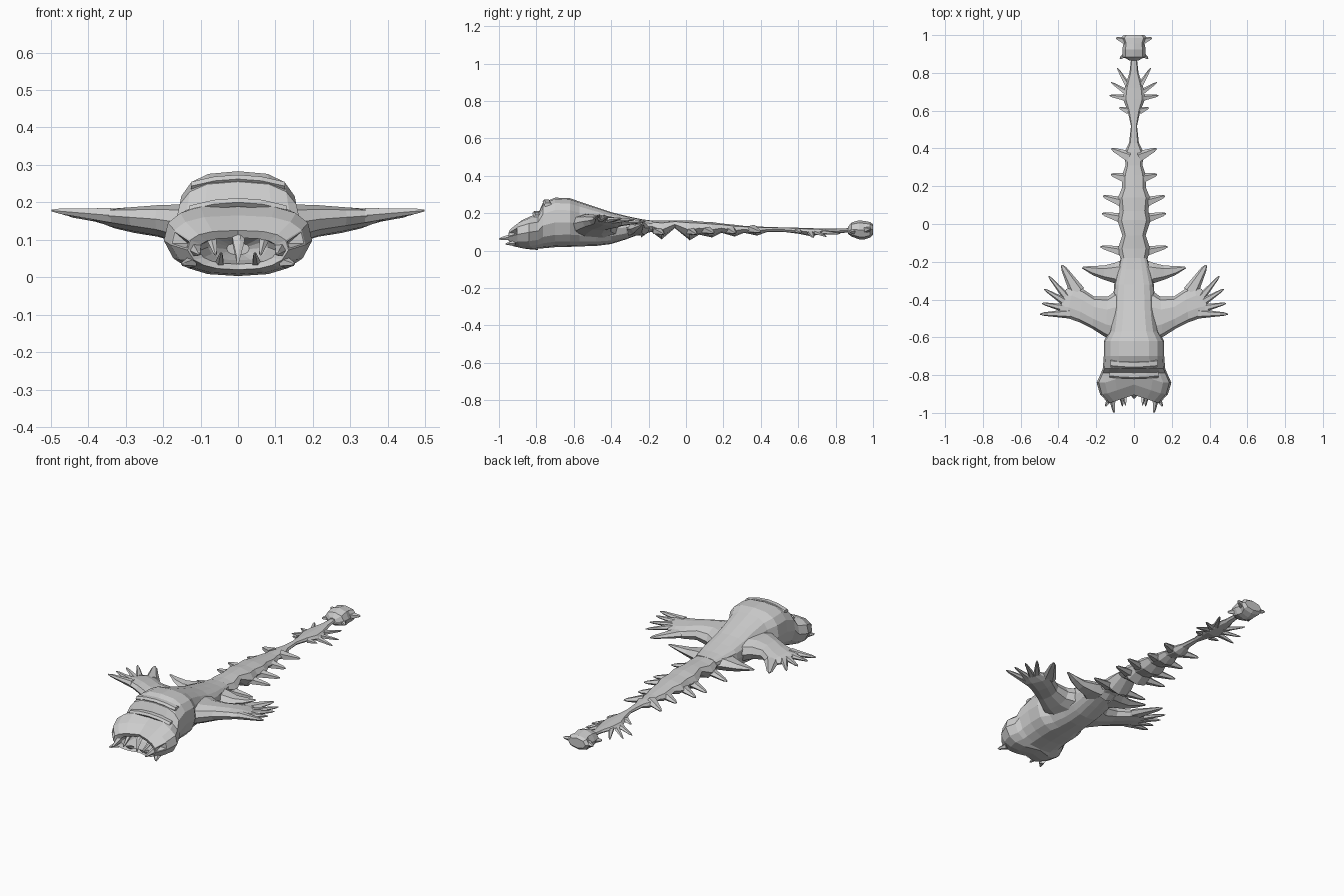
import bpy, bmesh, math
from mathutils import Vector


def ring(p, q, t, n, power=0.85, belly=0.0):
    """Flattened section spanning edge points p and q, half thickness t."""
    p, q = Vector(p), Vector(q)
    mid, half = (p + q) / 2, (q - p) / 2
    pts = []
    for i in range(n):
        a = 2 * math.pi * i / n
        c, s = math.cos(a), math.sin(a)
        c = math.copysign(abs(c) ** power, c) * (1 - belly * max(0, -s))
        s = math.copysign(abs(s) ** power, s)
        pts.append(mid + half * c + Vector((0, 0, t * s)))
    return pts


def skin(bm, rings):
    """Join successive rings and cap both ends."""
    loops = [[bm.verts.new(v) for v in r] for r in rings]
    n = len(loops[0])
    for a, b in zip(loops, loops[1:]):
        for i in range(n):
            j = (i + 1) % n
            bm.faces.new((a[i], a[j], b[j], b[i]))
    bm.faces.new(loops[0])
    bm.faces.new(loops[-1])


def finish(bm, name):
    bmesh.ops.recalc_face_normals(bm, faces=bm.faces[:])
    me = bpy.data.meshes.new(name)
    bm.to_mesh(me)
    bm.free()
    ob = bpy.data.objects.new(name, me)
    bpy.context.collection.objects.link(ob)
    return ob


def flip(p, s):
    return (p[0] * s, p[1], p[2])


def paired(name, parts, n=6):
    """Mirrored pair of lofts; each part is a list of (p, q, t)."""
    bm = bmesh.new()
    for rings in parts:
        for s in (1, -1):
            skin(bm, [ring(flip(p, s), flip(q, s), t, n) for p, q, t in rings])
    return finish(bm, name)


def spike(base, tip, width, thick, sag=0.0):
    """Tapering spike from base to tip, as (p, q, t) rings."""
    b, t = Vector(base), Vector(tip)
    d = t - b
    side = Vector((-d.y, d.x, 0)).normalized()
    out = []
    for f, w in ((0, 1), (0.5, 0.62), (0.85, 0.38), (1, 0.12)):
        c = b + d * f - Vector((0, 0, sag * math.sin(math.pi * f)))
        out.append((c - side * width * w, c + side * width * w, thick * w))
    return out


def spine(rows, n, power, belly=0.0, notch=None):
    """Rings along y from rows of (y, half width, bottom, top)."""
    out = []
    for y, w, lo, hi in rows:
        z = (lo + hi) / 2
        r = ring((w, y, z), (-w, y, z), (hi - lo) / 2, n, power, belly)
        if notch and y < -0.8:
            for v in r:
                v.y += notch * max(0, 1 - abs(v.x) / 0.15)
        out.append(r)
    return out


# Head and torso, starting inside the open mouth
body_rows = [
    (-.82, .03, .06, .09), (-.87, .08, .045, .115), (-.945, .105, .035, .105),
    (-.955, .135, .02, .125), (-.90, .18, .008, .165), (-.84, .198, .003, .192),
    (-.79, .175, .01, .20), (-.765, .165, .012, .255), (-.70, .16, .018, .283),
    (-.62, .16, .02, .28), (-.57, .13, .022, .262), (-.48, .115, .025, .232),
    (-.40, .11, .035, .205), (-.32, .105, .06, .185), (-.24, .085, .09, .168),
    (-.18, .07, .10, .16)]
bm = bmesh.new()
skin(bm, spine(body_rows, 16, 0.72, 0.2, 0.05))
bmesh.ops.recalc_face_normals(bm, faces=bm.faces[:])
# Eye pits in the cheeks
for s in (1, -1):
    target = Vector((.155 * s, -.92, .085))
    f = min(bm.faces, key=lambda k: (k.calc_center_median() - target).length)
    r = bmesh.ops.inset_individual(bm, faces=[f], thickness=.006)
    bmesh.ops.poke(bm, faces=[f], offset=-.03)
finish(bm, "head_and_torso")

# Brow folds across the face
bm = bmesh.new()
for y, z, w in ((-.80, .20, .13), (-.745, .262, .125)):
    skin(bm, [ring((x, y - .022 + .5 * x * x, z - 1.2 * x * x),
                   (x, y + .022 + .5 * x * x, z - 1.2 * x * x), .013, 6)
              for x in (-w, -w * .5, 0, w * .5, w)])
finish(bm, "brow_folds")

# Teeth around the mouth
paired("side_teeth", [
    spike((.115, -.92, .075), (.105, -1.0, .062), .02, .02),
    spike((.125, -.92, .04), (.15, -.965, .035), .02, .016),
    spike((.07, -.89, .105), (.06, -.965, .06), .016, .016),
    spike((.05, -.90, .035), (.045, -.96, .065), .014, .014)], 5)
bm = bmesh.new()
skin(bm, [ring((-w, y, z), (w, y, z), .012, 5) for w, y, z in
          ((.02, -.89, .115), (.016, -.91, .09), (.004, -.925, .045))])
finish(bm, "centre_tooth")

# Broad webbed arms with fingers
arm = [((.05, -.66, .13), (.05, -.32, .12), .07),
       ((.15, -.60, .145), (.14, -.385, .135), .055),
       ((.22, -.555, .155), (.21, -.385, .145), .042),
       ((.29, -.52, .16), (.27, -.345, .145), .033),
       ((.36, -.495, .165), (.315, -.325, .148), .024),
       ((.40, -.475, .17), (.36, -.345, .155), .013)]
paired("arms", [arm], 10)
paired("fingers", [
    spike((.34, -.475, .165), (.498, -.477, .178), .026, .022),
    spike((.37, -.445, .165), (.487, -.42, .176), .022, .016),
    spike((.37, -.41, .163), (.475, -.345, .172), .021, .016),
    spike((.36, -.385, .16), (.452, -.275, .165), .021, .016),
    spike((.30, -.36, .15), (.382, -.218, .155), .042, .022)], 6)

# Hip fins
paired("hip_fins", [[
    ((.04, -.37, .11), (.04, -.18, .12), .04),
    ((.10, -.315, .115), (.10, -.205, .12), .035),
    ((.16, -.295, .115), (.16, -.22, .12), .024),
    ((.22, -.27, .125), (.215, -.222, .13), .014),
    ((.275, -.235, .14), (.27, -.225, .14), .004)]], 6)

# Segmented tail, flaring towards each pair of ribs
tail_rows = [
    (-.24, .08, .07, .165), (-.19, .07, .105, .16), (-.13, .085, .06, .16),
    (-.06, .062, .12, .16), (.02, .088, .055, .162), (.07, .076, .085, .155),
    (.14, .085, .07, .152), (.19, .064, .095, .145), (.26, .062, .075, .138),
    (.31, .045, .095, .132), (.38, .05, .08, .13), (.43, .026, .098, .126),
    (.52, .016, .10, .124), (.60, .034, .09, .122), (.66, .058, .078, .12),
    (.72, .05, .085, .118), (.80, .024, .092, .118), (.89, .014, .098, .12)]
bm = bmesh.new()
skin(bm, spine(tail_rows, 8, 0.85, 0.25))
finish(bm, "tail")

# Rib spikes along the tail
paired("rib_spikes", [spike((x, y - .01, z + .015), (tx, ty, z), .032, .024)
       for x, y, z, tx, ty in (
           (.045, -.14, .09, .178, -.12), (.05, .035, .09, .17, .055),
           (.05, .12, .095, .165, .148), (.035, .25, .095, .122, .262),
           (.025, .365, .10, .12, .398))], 5)

# Tail fan of small fingers
paired("tail_fan", [
    spike((.03, .60, .105), (.078, .615, .095), .022, .012),
    spike((.03, .665, .10), (.13, .68, .07), .022, .015),
    spike((.03, .69, .10), (.122, .75, .075), .018, .014),
    spike((.025, .72, .10), (.088, .825, .09), .018, .014)], 5)

# Knob at the tail end with small horns
knob_rows = [(.865, .022, .09, .125), (.885, .06, .075, .15),
             (.925, .062, .06, .162), (.955, .056, .06, .158),
             (.985, .07, .07, .152), (1.0, .055, .085, .14)]
bm = bmesh.new()
skin(bm, spine(knob_rows, 8, 0.9))
finish(bm, "tail_knob")
paired("knob_horns", [
    spike((.035, .965, .11), (.095, .985, .115), .025, .022),
    spike((.04, .90, .105), (.075, .875, .10), .018, .02)], 5)
